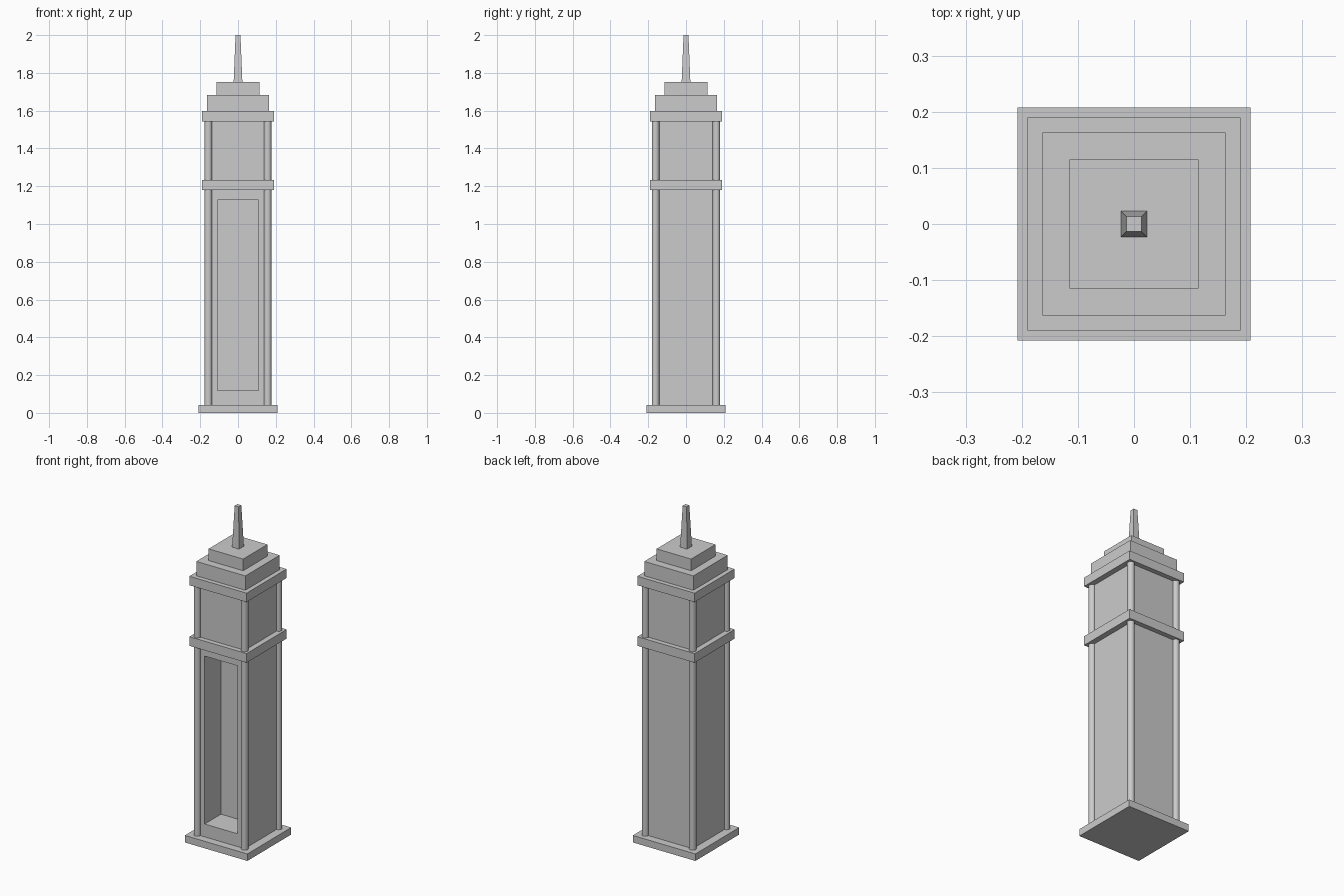
import bpy
import math

if "Cube" in bpy.data.objects:
    bpy.data.objects.remove(bpy.data.objects["Cube"])


def block(name, half, z0, z1, half_y=None, y=0.0):
    """Box given by half widths and its bottom and top heights."""
    hy = half if half_y is None else half_y
    bpy.ops.mesh.primitive_cube_add(size=2, location=(0, y, (z0 + z1) / 2))
    ob = bpy.context.object
    ob.name = name
    ob.scale = (half, hy, (z1 - z0) / 2)
    bpy.ops.object.transform_apply(location=True, rotation=True, scale=True)
    return ob


BODY_X, BODY_Y = 0.157, 0.161

# Base slab, bands and stepped roof
block("base_slab", 0.208, 0.0, 0.042)
block("middle_band", 0.19, 1.179, 1.234)
block("top_band", 0.19, 1.543, 1.597)
block("lower_roof_step", 0.163, 1.597, 1.683)
block("upper_roof_step", 0.115, 1.683, 1.753)

# Shaft with a deep recess in its front
shaft = block("shaft", BODY_X, 0.042, 1.543, BODY_Y)
depth = 0.155
cutter = block("recess_cutter", 0.109, 0.119, 1.128, depth, -BODY_Y)
cutter.hide_render = True
cut = shaft.modifiers.new("recess", "BOOLEAN")
cut.operation = "DIFFERENCE"
cut.solver = "EXACT"
cut.object = cutter
bpy.context.view_layer.objects.active = shaft
bpy.ops.object.modifier_apply(modifier=cut.name)
bpy.data.objects.remove(cutter, do_unlink=True)

# Round corner columns
for sx, side in ((-1, "left"), (1, "right")):
    for sy, end in ((-1, "front"), (1, "back")):
        bpy.ops.mesh.primitive_cylinder_add(
            vertices=24, radius=0.02, depth=1.501,
            location=(sx * BODY_X, sy * BODY_Y, 0.7925))
        bpy.context.object.name = f"{end}_{side}_column"
        bpy.ops.object.shade_smooth_by_angle(angle=math.radians(30))

# Tapered square spire
bpy.ops.mesh.primitive_cone_add(
    vertices=4, radius1=0.023 * math.sqrt(2), radius2=0.013 * math.sqrt(2),
    depth=0.247, location=(0, 0, 1.8765), rotation=(0, 0, math.pi / 4))
bpy.context.object.name = "spire"
